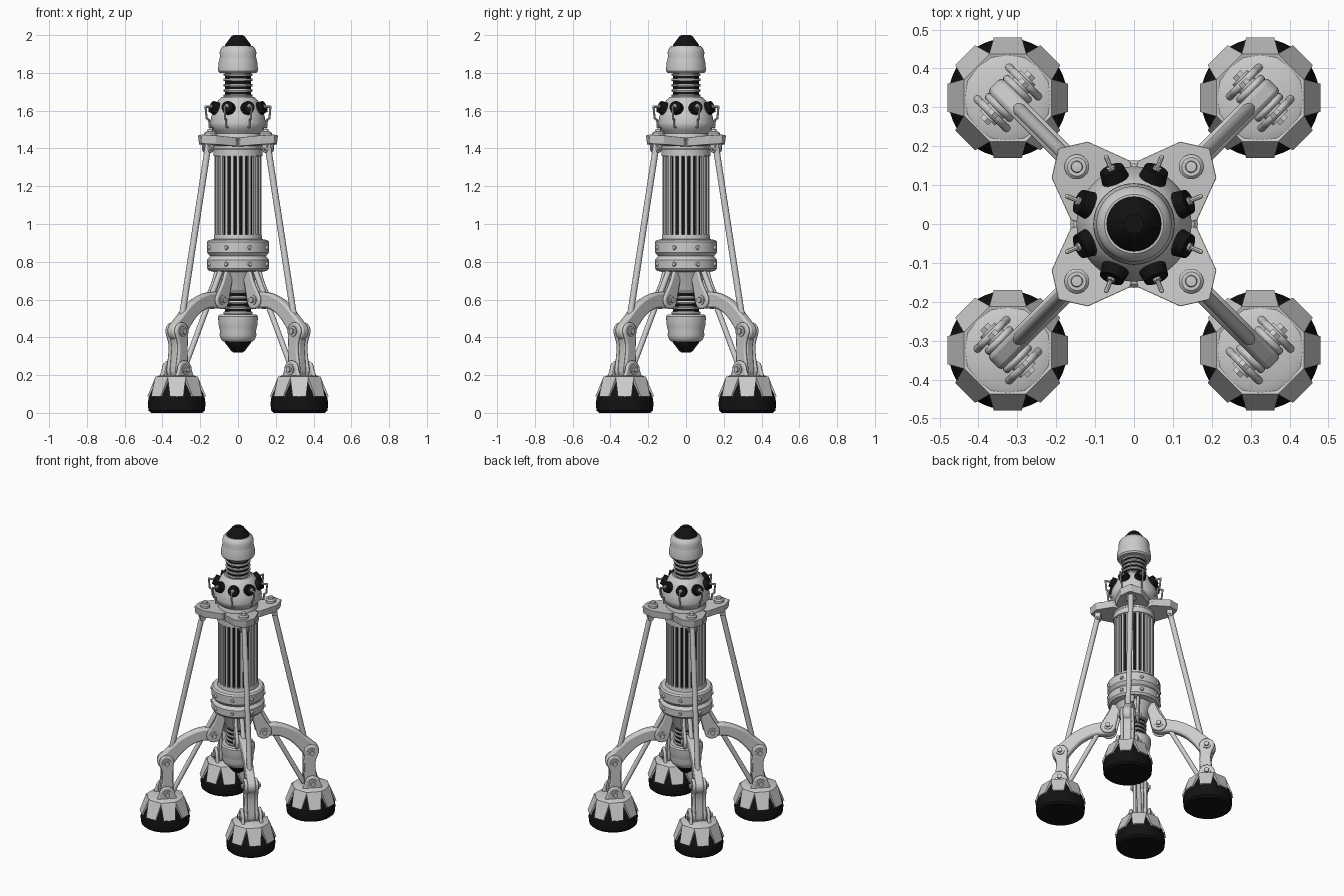
import bpy, bmesh
from math import pi, sin, cos, tan, radians, atan2
from mathutils import Vector, Matrix

if "Cube" in bpy.data.objects:
    bpy.data.objects.remove(bpy.data.objects["Cube"])

black = bpy.data.materials.new("black_rubber")
black.diffuse_color = (0.006, 0.006, 0.006, 1)
black.use_nodes = True
black.node_tree.nodes["Principled BSDF"].inputs["Base Color"].default_value = black.diffuse_color


def finish(name, bm, mat=None, bevel=0, rot=0, loc=(0, 0, 0), angle=35):
    bmesh.ops.recalc_face_normals(bm, faces=bm.faces)
    me = bpy.data.meshes.new(name)
    bm.to_mesh(me)
    bm.free()
    me.shade_smooth()
    me.set_sharp_from_angle(angle=radians(angle))
    ob = bpy.data.objects.new(name, me)
    bpy.context.collection.objects.link(ob)
    ob.rotation_euler.z = rot
    ob.location = loc
    if mat:
        me.materials.append(mat)
    if bevel:
        m = ob.modifiers.new("bevel", 'BEVEL')
        m.width, m.segments, m.limit_method = bevel, 2, 'ANGLE'
    return ob


def lathe(name, profile, mat=None, segs=48, **kw):
    bm = bmesh.new()
    rings = []
    for r, z in profile:
        n = 1 if r == 0 else segs
        rings.append([bm.verts.new((r * cos(2 * pi * i / segs), r * sin(2 * pi * i / segs), z)) for i in range(n)])
    for a, b in zip(rings, rings[1:]):
        for i in range(segs):
            j = (i + 1) % segs
            f = [a[i % len(a)], a[j % len(a)], b[j % len(b)], b[i % len(b)]]
            f = list(dict.fromkeys(f))
            if len(f) > 2:
                bm.faces.new(f)
    return finish(name, bm, mat, **kw)


def tube(name, pts, r, segs=10, rot=0, mat=None, r2=None):
    bm = bmesh.new()
    for p, q in zip(pts, pts[1:]):
        p, q = Vector(p), Vector(q)
        d = q - p
        M = Matrix.Translation((p + q) / 2) @ d.to_track_quat('Z', 'Y').to_matrix().to_4x4()
        bmesh.ops.create_cone(bm, cap_ends=True, segments=segs, radius1=r, radius2=r2 or r, depth=d.length, matrix=M)
    for p in pts[1:-1]:
        bmesh.ops.create_uvsphere(bm, u_segments=8, v_segments=6, radius=r, matrix=Matrix.Translation(p))
    return finish(name, bm, mat, rot=rot)


def prism(name, bottom, top, **kw):
    bm = bmesh.new()
    a = [bm.verts.new(p) for p in bottom]
    b = [bm.verts.new(p) for p in top]
    bm.faces.new(a)
    bm.faces.new(b)
    for i in range(len(a)):
        j = (i + 1) % len(a)
        bm.faces.new((a[i], a[j], b[j], b[i]))
    return finish(name, bm, **kw)


def link(name, path, offset, thick, rot, bevel=0.008):
    """Flat link in the leg's radial plane; path = (s, z, half width), rounded ends."""
    P = [Vector(p) for p in path]
    pts = []
    for i in range(len(P) - 1):
        p0, p1, p2, p3 = P[max(i - 1, 0)], P[i], P[i + 1], P[min(i + 2, len(P) - 1)]
        for k in range(4):
            t = k / 4
            pts.append(0.5 * (2 * p1 + (p2 - p0) * t + (2 * p0 - 5 * p1 + 4 * p2 - p3) * t * t
                              + (3 * p1 - p0 - 3 * p2 + p3) * t ** 3))
    pts.append(P[-1])
    left, right, ang = [], [], []
    for i, p in enumerate(pts):
        d = pts[min(i + 1, len(pts) - 1)] - pts[max(i - 1, 0)]
        a = atan2(d.y, d.x)
        ang.append(a)
        left.append((p.x - sin(a) * p.z, p.y + cos(a) * p.z))
        right.append((p.x + sin(a) * p.z, p.y - cos(a) * p.z))

    def cap(p, a):
        return [(p.x + p.z * cos(a - k * pi / 8), p.y + p.z * sin(a - k * pi / 8)) for k in range(1, 8)]
    out = left + cap(pts[-1], ang[-1] + pi / 2) + right[::-1] + cap(pts[0], ang[0] - pi / 2)
    return prism(name, [(s, offset - thick / 2, z) for s, z in out],
                 [(s, offset + thick / 2, z) for s, z in out], rot=rot, bevel=bevel)


# nose pod and its mirrored twin below the body
for label, f in (("upper", lambda z: z), ("lower", lambda z: 2.32 - z)):
    def end(name, prof, mat=None):
        lathe(f"{label}_{name}", [(r, f(z)) for r, z in prof], mat)
    end("tip", [(0, 1.93), (.073, 1.935), (.068, 1.95), (.036, 1.992), (.025, 2.0), (0, 2.0)], black)
    end("pod", [(0, 1.80), (.098, 1.80), (.105, 1.81), (.104, 1.85), (.099, 1.87), (.096, 1.885),
                (.097, 1.91), (.09, 1.93), (.076, 1.943), (0, 1.943)])
    end("neck_core", [(0, 1.64), (.068, 1.64), (.068, 1.81), (0, 1.81)], black)
    for k in range(5):
        z = 1.672 + k * 0.028
        end(f"neck_ring_{k}", [(.06, z), (.075, z), (.078, z + .007), (.075, z + .014), (.06, z + .014)])

# head dome, shoulder and collars
lathe("head_dome", [(0, 1.672), (.085, 1.672), (.105, 1.655), (.125, 1.62), (.14, 1.575), (.148, 1.535), (.146, 1.515),
                    (.13, 1.495), (.118, 1.48), (.125, 1.46), (.125, 1.40), (.13, 1.395), (.13, 1.36), (.11, 1.355), (0, 1.355)])
lathe("body_core", [(0, .92), (.113, .92), (.113, 1.37), (0, 1.37)], black)
lathe("lower_collar", [(0, .945), (.125, .945), (.128, .92), (.155, .915), (.164, .905), (.164, .85), (.155, .838),
                       (.148, .83), (.155, .822), (.164, .81), (.164, .765), (.154, .752), (.12, .745), (.1, .70),
                       (.08, .645), (0, .645)])

# vertical body fins
bm = bmesh.new()
for k in range(24):
    M = Matrix.Rotation(2 * pi * k / 24, 4, 'Z') @ Matrix.Translation((.115, 0, 1.15)) @ Matrix.Diagonal((.02, .016, .44, 1))
    bmesh.ops.create_cube(bm, size=1, matrix=M)
finish("body_fins", bm)

# thrusters, handles and rivets round the body
for k in range(8):
    a = radians(22.5 + 45 * k)
    tube(f"thruster_{k}", [(.10, 0, 1.60), (.152, 0, 1.622)], .04, 16, a, black, r2=.032)
    tube(f"thruster_hub_{k}", [(.14, 0, 1.617), (.158, 0, 1.624)], .011, 10, a)
    tube(f"handle_{k}", [(.14, 0, 1.618), (.186, 0, 1.622), (.18, 0, 1.56), (.165, 0, 1.55), (.163, 0, 1.515), (.14, 0, 1.512)],
         .006, 8, a)
    for z in (.875, .787):
        tube(f"rivet_{k}", [(.155, 0, z), (.174, 0, z)], .015, 12, a, r2=.009)

# four legs on the diagonals
for n in range(4):
    a = radians(45 + 90 * n)
    c = (.459 * cos(a), .459 * sin(a), 0)
    # shoulder plate, bolt and clevis
    half = [(.10, -.115), (.165, -.10), (.235, -.065), (.272, -.005)]
    out = [(.09, -.09), (.122, -.108), (.234, -.066), (.274, -.002), (.274, .002), (.234, .066), (.122, .108), (.09, .09)]
    prism(f"shoulder_plate_{n}", [(s * .98, t * .95, 1.41 + .08 * (s - .09)) for s, t in out],
          [(s, t, 1.455 + .1 * (s - .09)) for s, t in out], rot=a, bevel=.008, angle=25)
    lathe(f"shoulder_washer_{n}", [(0, 1.49), (.024, 1.49), (.032, 1.482), (.032, 1.45), (0, 1.45)], None, 20,
          loc=(.208 * cos(a), .208 * sin(a), 0))
    lathe(f"shoulder_bolt_{n}", [(0, 1.505), (.014, 1.503), (.017, 1.48), (0, 1.48)], None, 12,
          loc=(.208 * cos(a), .208 * sin(a), 0))
    for t in (-.022, .022):
        link(f"strut_clevis_{n}", [(.222, 1.43, .02), (.226, 1.395, .018)], t, .01, a, .003)
    tube(f"strut_pin_{n}", [(.226, -.034, 1.395), (.226, .034, 1.395)], .008, 8, a)
    # long strut and lower brace
    tube(f"long_strut_{n}", [(.222, 0, 1.42), (.43, 0, .46)], .017, 14, a)
    tube(f"lower_brace_{n}", [(.125, 0, .76), (.415, 0, .21)], .015, 12, a)
    # hip bracket, curved arm and shin
    for t in (-.037, .037):
        link(f"hip_bracket_{n}", [(.105, .745, .03), (.125, .68, .034), (.158, .597, .048)], t, .02, a)
        link(f"shin_plate_{n}", [(.457, .432, .048), (.448, .35, .033), (.455, .225, .042)], t * .9, .02, a)
        link(f"ankle_ear_{n}", [(.459, .18, .07), (.459, .228, .05)], t * 1.55, .02, a)
    link(f"curved_arm_{n}", [(.158, .597, .045), (.25, .592, .04), (.34, .55, .041), (.405, .49, .044), (.457, .432, .052)],
         0, .052, a, .012)
    link(f"shin_core_{n}", [(.457, .432, .04), (.444, .35, .036), (.452, .22, .038)], 0, .048, a)
    # joint bolts
    for s, z, w in ((.158, .597, .052), (.457, .432, .05), (.459, .23, .074)):
        tube(f"joint_washer_{n}", [(s, -w, z), (s, w, z)], .027, 20, a)
        tube(f"joint_bolt_{n}", [(s, -w - .012, z), (s, w + .012, z)], .016, 6, a)
    # foot: black bowl, grey cap and eight flaps
    lathe(f"foot_bowl_{n}", [(0, .006), (.07, .004), (.135, 0), (.149, .012), (.153, .05), (.145, .10), (.11, .178), (0, .178)],
          black, loc=c)
    lathe(f"foot_cap_{n}", [(0, .2), (.09, .199), (.112, .19), (.116, .172), (0, .172)], None, 16, loc=c)
    for k in range(8):
        w = .116 * tan(pi / 8)
        q = [(.112, -w, .192), (.112, w, .192), (.155, .036, .088), (.155, -.036, .088)]
        prism(f"foot_flap_{n}_{k}", [(r - .016, t, z - .004) for r, t, z in q], q, rot=a + k * pi / 4, loc=c)
